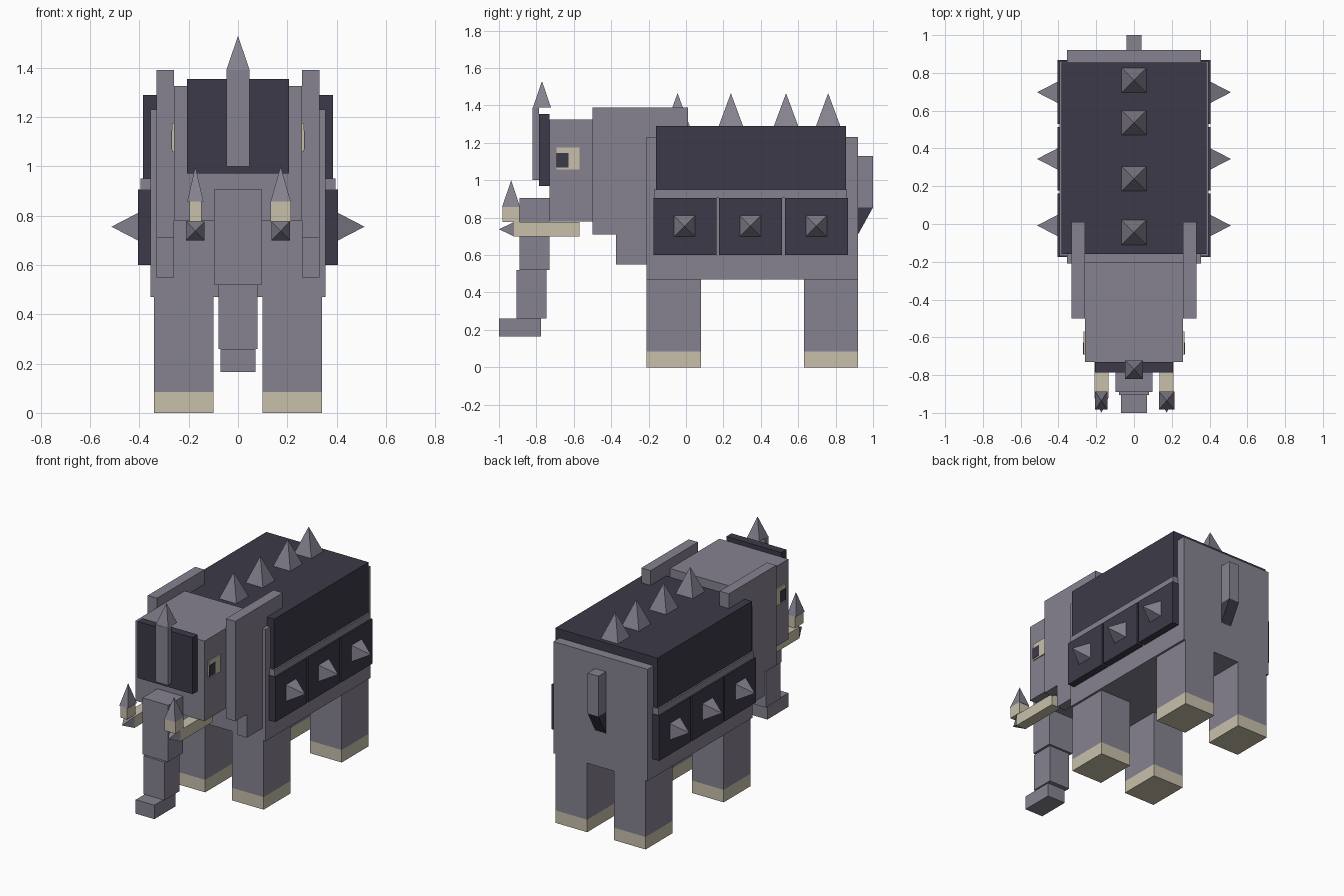
import bpy

if "Cube" in bpy.data.objects:
    bpy.data.objects.remove(bpy.data.objects["Cube"])


def material(name, rgb):
    m = bpy.data.materials.new(name)
    m.diffuse_color = (*rgb, 1)
    m.use_nodes = True
    m.node_tree.nodes["Principled BSDF"].inputs["Base Color"].default_value = m.diffuse_color
    return m


GREY = material("hide grey", (0.24, 0.225, 0.28))
DARK = material("dark armour", (0.045, 0.042, 0.065))
CREAM = material("ivory cream", (0.58, 0.53, 0.41))


def mesh(name, verts, faces, mat):
    me = bpy.data.meshes.new(name)
    me.from_pydata(verts, [], faces)
    me.materials.append(mat)
    ob = bpy.data.objects.new(name, me)
    bpy.context.collection.objects.link(ob)
    return ob


def box(name, x, y, z, mat):
    """Box from three (low, high) ranges."""
    v = [(a, b, c) for c in z for b in y for a in x]
    f = [(0, 2, 3, 1), (4, 5, 7, 6), (0, 1, 5, 4), (2, 6, 7, 3), (0, 4, 6, 2), (1, 3, 7, 5)]
    return mesh(name, v, f, mat)


def spike(name, centre, axis, half, height, mat=GREY):
    """Four-sided pyramid; half = half sizes along the two other axes."""
    u, w = [i for i in range(3) if i != axis]
    verts = []
    for a, b in ((-1, -1), (1, -1), (1, 1), (-1, 1)):
        p = list(centre)
        p[u] += a * half[0]
        p[w] += b * half[1]
        verts.append(p)
    tip = list(centre)
    tip[axis] += height
    verts.append(tip)
    faces = [(3, 2, 1, 0), (0, 1, 4), (1, 2, 4), (2, 3, 4), (3, 0, 4)]
    if (height < 0) != (axis == 1):  # keep normals outward
        faces = [f[::-1] for f in faces]
    return mesh(name, verts, faces, mat)


def span(s, a, b):
    """Range on the left (s=-1) or right (s=1) side."""
    return tuple(sorted((s * a, s * b)))


# Body and head
box("body", (-0.355, 0.355), (-0.21, 0.92), (0.47, 1.23), GREY)
box("head", (-0.26, 0.26), (-0.73, -0.2), (0.78, 1.325), GREY)

# Back armour with a row of spikes
box("back_armour", (-0.385, 0.385), (-0.16, 0.855), (0.95, 1.29), DARK)
for y in (-0.045, 0.24, 0.535, 0.76):
    spike("back_spike", (0, y, 1.29), 2, (0.065, 0.065), 0.175)

# Brow plate and its horn
box("brow_plate", (-0.207, 0.207), (-0.785, -0.73), (0.97, 1.355), DARK)
box("horn_strip", (-0.047, 0.047), (-0.82, -0.785), (1.0, 1.39), GREY)
spike("horn_tip", (0, -0.77, 1.39), 2, (0.047, 0.048), 0.14)

# Trunk in three steps
box("trunk_upper", (-0.097, 0.097), (-0.89, -0.73), (0.52, 0.905), GREY)
box("trunk_middle", (-0.08, 0.08), (-0.905, -0.745), (0.26, 0.52), GREY)
box("trunk_tip", (-0.07, 0.07), (-1.0, -0.775), (0.165, 0.26), GREY)

# Tail with a dark wedge tip
box("tail", (-0.04, 0.04), (0.92, 1.0), (0.855, 1.13), GREY)
mesh("tail_tip",
     [(x, y, z) for x in (-0.04, 0.04) for y, z in ((0.92, 0.855), (1.0, 0.855), (0.92, 0.71))],
     [(0, 1, 2), (3, 5, 4), (0, 3, 4, 1), (1, 4, 5, 2), (2, 5, 3, 0)], DARK)

for s in (-1, 1):
    # Legs with cream feet
    for y in ((-0.21, 0.08), (0.63, 0.92)):
        box("leg", span(s, 0.1, 0.34), y, (0.085, 0.48), GREY)
        box("foot", span(s, 0.1, 0.34), y, (0, 0.085), CREAM)

    # Side armour: strap, three plates, one spike each
    box("strap", span(s, 0.34, 0.395), (-0.17, 0.86), (0.905, 0.95), GREY)
    for i in range(3):
        y = -0.175 + 0.3525 * i
        box("side_plate", span(s, 0.35, 0.405), (y, y + 0.337), (0.6, 0.905), DARK)
        spike("side_spike", (s * 0.405, y + 0.167, 0.755), 0, (0.056, 0.056), s * 0.108)

    # Ears
    box("ear", span(s, 0.26, 0.33), (-0.5, 0.01), (0.71, 1.39), GREY)
    box("ear_lobe", span(s, 0.26, 0.33), (-0.375, 0.0), (0.55, 0.71), GREY)

    # Eyes
    box("eye", span(s, 0.258, 0.267), (-0.692, -0.57), (1.058, 1.176), CREAM)
    box("pupil", span(s, 0.262, 0.27), (-0.692, -0.628), (1.068, 1.145), DARK)

    # Tusks with a forward point and an upright tip
    box("tusk", span(s, 0.136, 0.21), (-0.92, -0.57), (0.7, 0.777), CREAM)
    spike("tusk_point", (s * 0.173, -0.92, 0.738), 1, (0.037, 0.038), -0.08)
    w = 0.041 if s > 0 else 0.033
    tip_w = 0.041 if s > 0 else 0.024
    box("tusk_tip", span(s, 0.173 - tip_w, 0.173 + tip_w), (-0.98, -0.89), (0.777, 0.857), CREAM)
    spike("tusk_spike", (s * 0.173, -0.935, 0.857), 2, (w, 0.048), 0.143)
